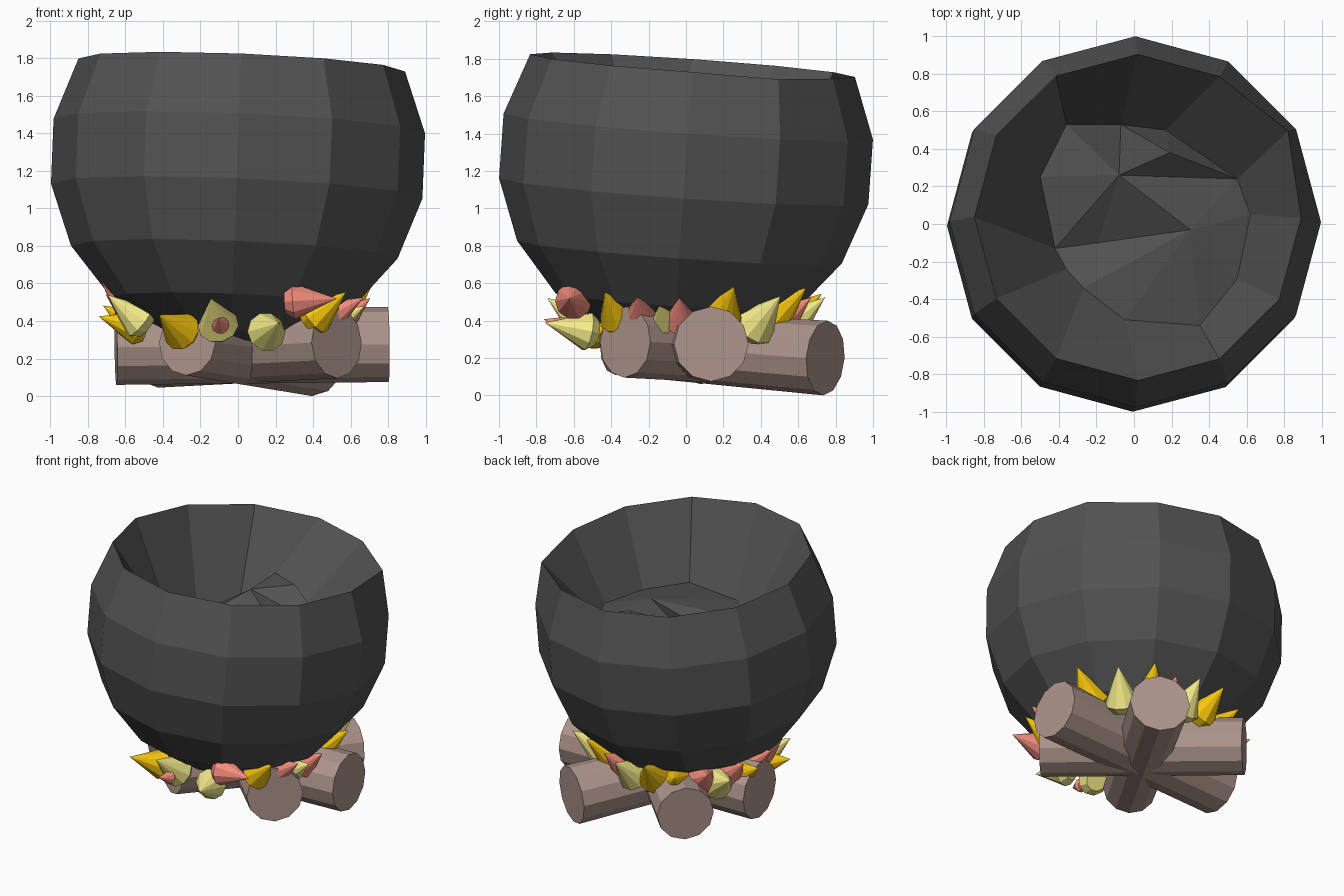
import bpy, bmesh
from math import cos, sin, radians
from mathutils import Matrix, Vector

if "Cube" in bpy.data.objects:
    bpy.data.objects.remove(bpy.data.objects["Cube"])

def mat(name, rgb):
    m = bpy.data.materials.new(name)
    m.diffuse_color = (*rgb, 1)
    m.use_nodes = True
    m.node_tree.nodes["Principled BSDF"].inputs["Base Color"].default_value = m.diffuse_color
    return m

IRON = mat("dark_iron", (0.085, 0.085, 0.085))
WOOD = mat("wood", (0.42, 0.30, 0.26))
FLAME = {"p": mat("flame_pink", (0.92, 0.27, 0.21)),
         "g": mat("flame_gold", (0.92, 0.56, 0.004)),
         "y": mat("flame_pale", (0.92, 0.84, 0.25))}

def finish(bm, name, material):
    bmesh.ops.recalc_face_normals(bm, faces=bm.faces)
    me = bpy.data.meshes.new(name)
    bm.to_mesh(me)
    bm.free()
    me.materials.append(material)
    ob = bpy.data.objects.new(name, me)
    bpy.context.collection.objects.link(ob)
    return ob

def bridge(bm, a, b):
    n = len(a)
    for i in range(n):
        bm.faces.new((a[i], a[(i + 1) % n], b[(i + 1) % n], b[i]))

def lathe_along(name, start, end, profile, sides, material):
    """Solid with (radius, distance along axis) profile from start towards end."""
    start, end = Vector(start), Vector(end)
    rot = (end - start).to_track_quat('Z', 'Y')
    bm = bmesh.new()
    rings = []
    for r, h in profile:
        n = sides if r > 0 else 1
        rings.append([bm.verts.new(start + rot @ Vector((
            r * cos(radians(360 * i / sides)), r * sin(radians(360 * i / sides)), h)))
            for i in range(n)])
    for a, b in zip(rings, rings[1:]):
        if len(b) == 1:
            for i in range(sides):
                bm.faces.new((a[i], a[(i + 1) % sides], b[0]))
        else:
            bridge(bm, a, b)
    bm.faces.new(rings[0])
    if len(rings[-1]) > 1:
        bm.faces.new(rings[-1])
    return finish(bm, name, material)

# cauldron: tilted 12-sided sphere cut open at 30 degrees latitude
tilt = (Matrix.Translation((0, 0, 1.265)) @ Matrix.Rotation(-0.07, 4, 'X')
        @ Matrix.Rotation(0.04, 4, 'Y'))
bm = bmesh.new()
rings = []
for lat in (-70, -50, -30, -10, 10, 30):
    r, z = 1.005 * cos(radians(lat)), sin(radians(lat))
    rings.append([bm.verts.new(tilt @ Vector((r * cos(radians(30 * i)), r * sin(radians(30 * i)), z)))
                  for i in range(12)])
for a, b in zip(rings, rings[1:]):
    bridge(bm, a, b)
pole = bm.verts.new(tilt @ Vector((0, 0, -1)))
for i in range(12):
    bm.faces.new((rings[0][(i + 1) % 12], rings[0][i], pole))
rim = rings[-1]
rim[1].co = (0.82, 0.495, 1.69)  # dented rim corner

# crumpled inner lining and floor
floor = [(.62, .05, 1.27), (.55, .24, 1.28), (.17, .50, 1.24), (-.07, .53, 1.42),
         (-.36, .53, 1.12), (-.50, .25, 1.12), (-.42, -.13, 1.16), (-.36, -.24, 1.20),
         (-.27, -.34, 1.24), (-.05, -.51, 1.26), (.35, -.54, 1.27), (.55, -.29, 1.26)]
f = [bm.verts.new(p) for p in floor]
bridge(bm, rim, f)
hub = bm.verts.new((.30, -.03, 1.36))
ridge = bm.verts.new((-.08, .26, 1.40))
peak = bm.verts.new((.19, .38, 1.46))
pit = bm.verts.new((-.19, -.10, 1.18))
for a, b in ((1, 0), (0, 11), (11, 10), (10, 9), (9, 8)):
    bm.faces.new((f[a], f[b], hub))
for i in (3, 4, 5):
    bm.faces.new((f[i], f[i + 1], ridge))
for tri in ((f[6], pit, ridge), (f[6], f[7], pit), (f[7], f[8], pit), (f[8], hub, pit),
            (pit, hub, ridge), (hub, f[1], ridge), (f[1], peak, ridge),
            (f[3], ridge, peak), (f[1], f[2], peak), (f[2], f[3], peak)):
    bm.faces.new(tri)
finish(bm, "cauldron", IRON)

# three crossed logs
for i, (a, b, r0, r1) in enumerate((
        ((0.80, 0.135, 0.275), (-0.65, 0.08, 0.26), 0.20, 0.20),
        ((0.40, 0.745, 0.20), (-0.27, -0.37, 0.285), 0.20, 0.175),
        ((0.525, -0.325, 0.285), (-0.43, 0.62, 0.235), 0.19, 0.19))):
    length = (Vector(b) - Vector(a)).length
    lathe_along(f"log_{i + 1}", a, b, [(r0, 0), (r1, length)], 12, WOOD)

def flame(name, base, direction, s, colour):
    base = Vector(base)
    lathe_along(name, base, base + direction.normalized(),
                [(0.07 * s, -0.04 * s), (0.105 * s, 0.01 * s), (0, 0.25 * s)], 10, FLAME[colour])

# ring of flames: angle, colour, base height, size, sideways lean, upward slope
flames = [(20, "g", .42, 1.1, 0, .8), (42, "y", .37, 1.1, 0, .8), (61, "g", .43, 1, 0, .8),
          (74, "p", .41, .8, 0, .8), (86, "y", .37, 1.05, 0, .8), (103, "g", .39, 1.05, 0, .8),
          (119, "g", .37, .95, 0, .6), (136, "p", .39, .95, 0, .6), (147, "y", .35, 1.05, 0, .5),
          (157, "p", .40, .9, 0, .8), (165, "g", .37, .95, 0, .6), (178, "p", .42, .85, 0, .8),
          (186, "p", .46, 1.1, 0, .9), (191, "g", .37, .9, 0, .3), (197, "y", .40, .95, 0, .8),
          (237, "g", .35, 1, 0, .4), (259, "y", .38, 1.05, 0, .7), (262, "p", .385, .45, 0, .3),
          (286, "y", .35, 1, 0, .2), (321, "g", .42, .95, .3, .8),
          (337, "p", .43, .85, .3, .6), (348, "y", .40, .7, 0, .6), (357, "p", .40, .85, 0, .8)]
for i, (ang, col, z, s, lean, up) in enumerate(flames):
    out = Vector((cos(radians(ang)), sin(radians(ang)), 0))
    side = Vector((-out.y, out.x, 0))
    r = 0.54 if s > 0.5 else 0.66
    base = out * r - side * lean * 0.1 + Vector((0, 0, z - 0.01))
    flame(f"flame_{i + 1}", base, out + side * lean + Vector((0, 0, up)), s, col)
# one flame lying sideways along the front
flame("flame_sideways", (0.29, -0.60, 0.505), Vector((1, -0.1, 0.06)), 0.95, "p")
